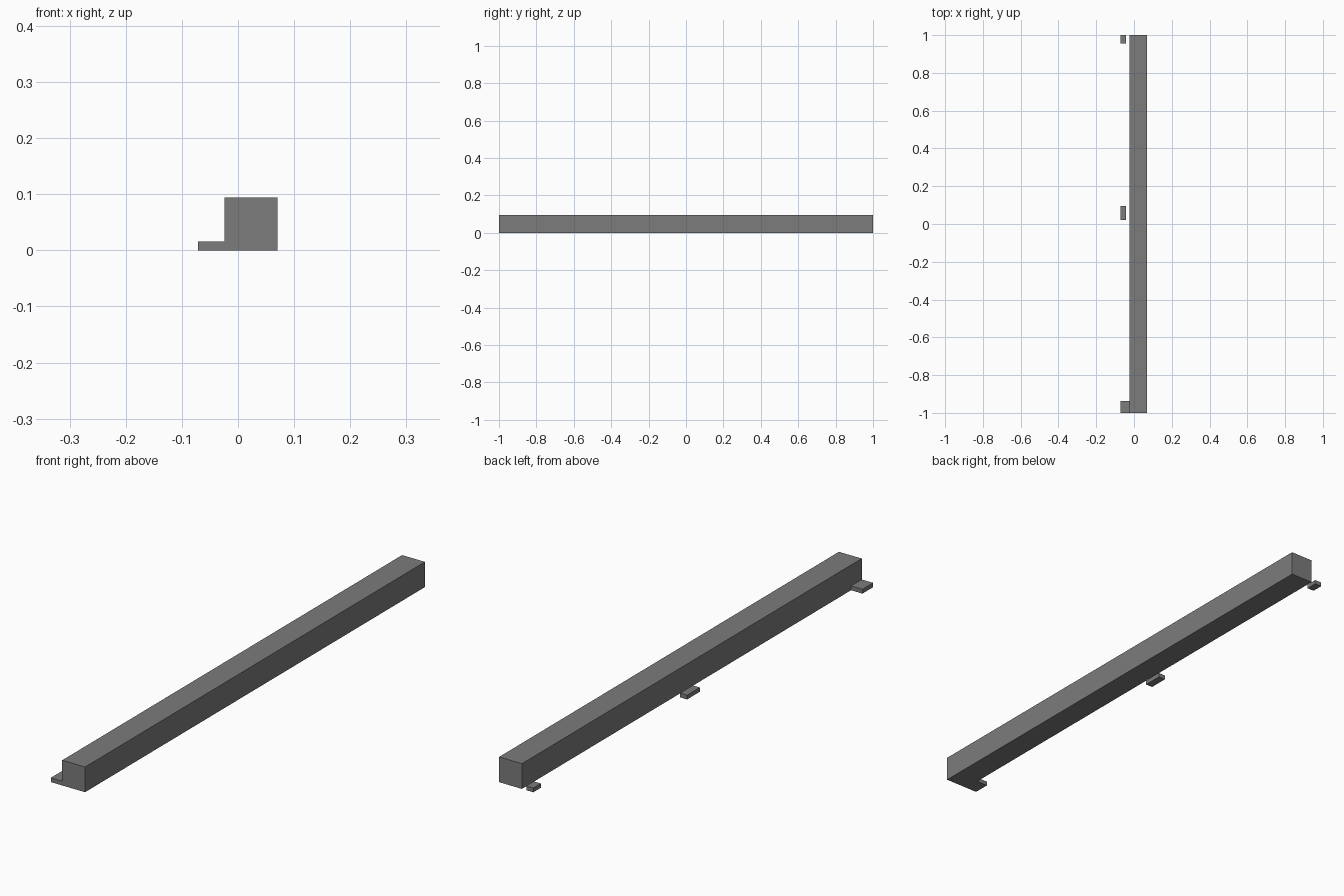
import bpy

# Remove the default object
cube = bpy.data.objects.get("Cube")
if cube:
    bpy.data.objects.remove(cube, do_unlink=True)

# Single grey material
GREY = (0.2, 0.2, 0.2, 1.0)
grey = bpy.data.materials.new("dark_grey")
grey.use_nodes = True
grey.diffuse_color = GREY
bsdf = next(n for n in grey.node_tree.nodes if n.type == 'BSDF_PRINCIPLED')
bsdf.inputs["Base Color"].default_value = GREY


def box(name, x, y, z):
    """Box spanning the given (low, high) ranges."""
    spans = (x, y, z)
    bpy.ops.mesh.primitive_cube_add(size=1)
    obj = bpy.context.object
    obj.name = name
    for v in obj.data.vertices:
        v.co = [lo + (c + 0.5) * (hi - lo) for c, (lo, hi) in zip(v.co, spans)]
    obj.data.materials.append(grey)
    return obj


BEAM_SIDE = -0.024   # beam face beside the tabs
TAB_OUTER = -0.071   # outer edge of the tabs
TAB_INNER = -0.042   # inner edge of the two detached tabs
TAB_TOP = 0.016

# Long square beam
box("beam", (BEAM_SIDE, 0.07), (-1, 1), (0, 0.094))

# Thin tabs along the right side, only the front one reaches the beam
tabs = {
    "front_tab": (BEAM_SIDE, (-1, -0.937)),
    "middle_tab": (TAB_INNER, (0.02, 0.095)),
    "back_tab": (TAB_INNER, (0.956, 1)),
}
for name, (inner, y_span) in tabs.items():
    box(name, (TAB_OUTER, inner), y_span, (0, TAB_TOP))
